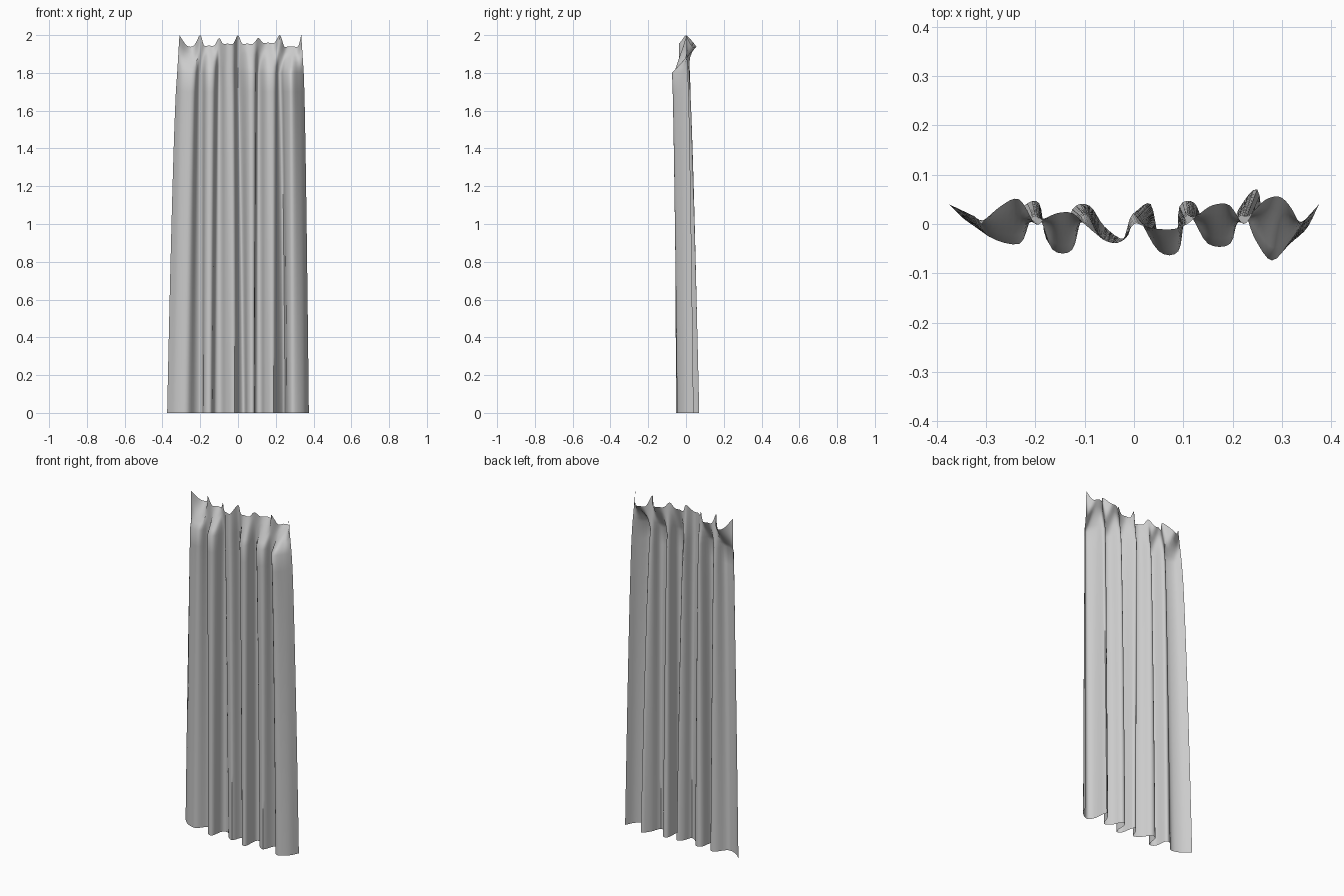
import bpy, bmesh
from mathutils import Vector

if "Cube" in bpy.data.objects:
    bpy.data.objects.remove(bpy.data.objects["Cube"])

# Pleat cross-sections (x, y): left end, then front-left / front-right / back-left / back-right per pleat
HEM = [(-.375, .04), (-.33, 0), (-.27, -.015), (-.226, .035), (-.192, .042),
       (-.178, -.03), (-.142, -.042), (-.125, .03), (-.09, .037),
       (-.06, -.005), (-.018, -.03), (.003, .02), (.034, .04),
       (.053, -.038), (.085, -.047), (.092, .035), (.122, .043),
       (.145, -.003), (.187, -.03), (.212, .03), (.25, .07),
       (.263, -.012), (.292, -.047), (.345, -.015), (.375, .04)]
NECK = [(-.322, .015), (-.295, -.025), (-.232, -.04), (-.21, .01), (-.19, .01),
        (-.165, -.052), (-.125, -.052), (-.107, .014), (-.09, .014),
        (-.065, -.03), (-.025, -.035), (-.007, .014), (.008, .014),
        (.05, -.055), (.09, -.055), (.102, .012), (.118, .012),
        (.15, -.04), (.195, -.04), (.21, .012), (.228, .012),
        (.245, -.03), (.28, -.074), (.32, -.03), (.348, .01)]
NECK_Z = 1.8

# Gathered top edge: hanging points with cloth flopping back or forward between them
HOOKS = [(-.31, 2), (-.2, 2), (-.1, 1.985), (0, 2), (.108, 1.985), (.222, 2), (.335, 2)]
FLOP = [.05, .022, -.035, -.01, .038, .055]
DIP = [1.945, 1.945, 1.955, 1.955, 1.96, 1.94]
top = []
for i, f in enumerate(FLOP):
    (a, za), (b, zb) = HOOKS[i], HOOKS[i + 1]
    top.append(Vector((a, 0, za)))
    # share of the span, share of the flop, for each point between two hooks
    steps = {0: [(.35, .7), (.7, 1)], 5: [(.2, .5), (.4, .9), (.65, 1), (.85, .6)]}.get(
        i, [(.2, .5), (.45, 1), (.75, 1)])
    top += [Vector((a + (b - a) * s, f * g, DIP[i])) for s, g in steps]
top.append(Vector((HOOKS[-1][0], 0, HOOKS[-1][1])))
hem = [Vector((x, y, 0)) for x, y in HEM]
neck = [Vector((x, y, NECK_Z)) for x, y in NECK]


def smooth_path(p, n=4):
    """Catmull-Rom curve through the points, n steps per span."""
    q = [p[0] * 2 - p[1]] + p + [p[-1] * 2 - p[-2]]
    out = []
    for i in range(len(p) - 1):
        a, b, c, d = q[i:i + 4]
        for k in range(n):
            t = k / n
            out.append(.5 * (2 * b + (c - a) * t + (2 * a - 5 * b + 4 * c - d) * t * t
                             + (3 * b - a - 3 * c + d) * t ** 3))
    return out + [p[-1].copy()]


# Rows from hem to neck, then through the header to the top edge
rows = []
for k in range(19):
    t = (1 - k / 18) ** .7
    rows.append(smooth_path([Vector((n.x + (h.x - n.x) * t, n.y + (h.y - n.y) * t, NECK_Z * k / 18))
                             for h, n in zip(hem, neck)]))
for k in range(1, 6):
    rows.append(smooth_path([n.lerp(e, k / 5) for n, e in zip(neck, top)]))

# Curtain sheet
bm = bmesh.new()
grid = [[bm.verts.new((v.x, v.y, min(max(v.z, 0), 2))) for v in r] for r in rows]
for r0, r1 in zip(grid, grid[1:]):
    for i in range(len(r0) - 1):
        bm.faces.new((r0[i], r0[i + 1], r1[i + 1], r1[i]))
mesh = bpy.data.meshes.new("curtain")
bm.to_mesh(mesh)
bm.free()
curtain = bpy.data.objects.new("curtain", mesh)
bpy.context.collection.objects.link(curtain)

cloth = bpy.data.materials.new("light_grey_cloth")
cloth.diffuse_color = (.6, .6, .6, 1)
cloth.use_nodes = True
cloth.node_tree.nodes["Principled BSDF"].inputs["Base Color"].default_value = cloth.diffuse_color
mesh.materials.append(cloth)

bpy.context.view_layer.objects.active = curtain
curtain.select_set(True)
bpy.ops.object.shade_smooth_by_angle(angle=0.9)
